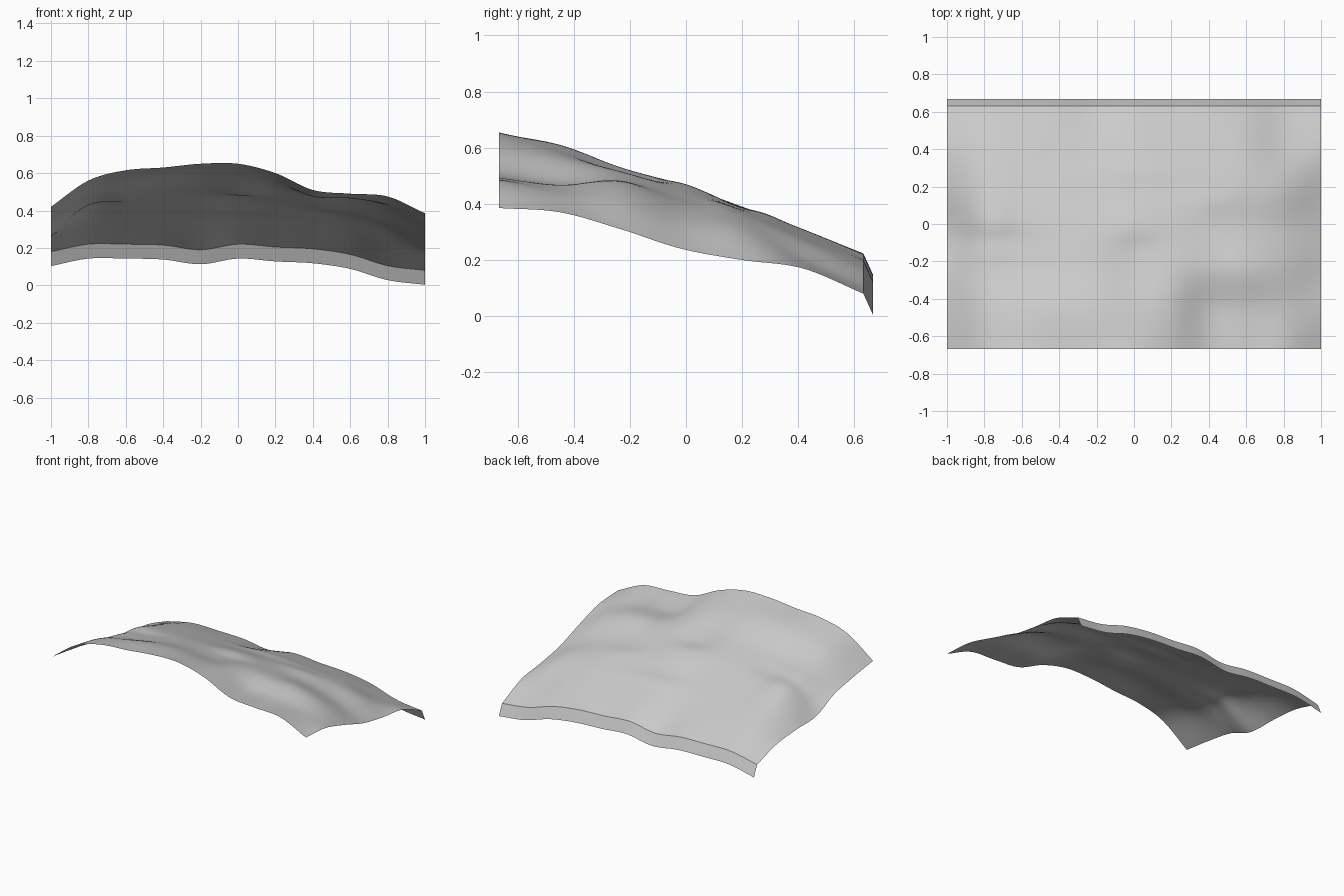
import bpy
import bmesh
import math

cube = bpy.data.objects.get("Cube")
if cube:
    bpy.data.objects.remove(cube, do_unlink=True)

# Main dimensions
HALF_WIDTH = 1.0
FRONT, CREASE, BACK = -0.667, 0.632, 0.667
LIP_DROP = 0.077
COLUMNS, ROWS = 100, 66

# Control heights in hundredths, one row per station from front to back
heights = [
    [42, 56, 61.5, 63, 65, 65, 60, 51, 49, 47.5, 38.5],
    [39, 52, 57, 60, 61, 59, 56, 47.5, 46.5, 43.5, 37],
    [35, 46, 49, 52, 53, 51, 51.5, 48.5, 47.5, 41.5, 31],
    [27, 43.5, 45, 46.5, 47, 47.5, 45.5, 42.5, 39.5, 33.5, 24],
    [26, 37, 38.5, 39, 38.5, 38.5, 38, 37, 35, 30, 20],
    [24, 30, 31, 30.5, 29.5, 31, 30, 28.5, 26.5, 20, 17],
    [18, 22, 22, 21.5, 19, 22, 20.5, 19.5, 16.5, 10.5, 8],
]

# Small rumples: centre x, centre y, reach x, reach y, height
rumples = [
    (-0.75, -0.08, 0.22, 0.07, -0.015),
    (0.03, -0.12, 0.15, 0.07, -0.01),
    (0.05, 0.28, 0.3, 0.07, 0.01),
    (0.42, 0.12, 0.15, 0.07, 0.01),
]


def smooth_sample(values, fraction):
    """Smooth curve through evenly spaced values."""
    last = len(values) - 1
    place = fraction * last
    i = min(int(place), last - 1)
    t = place - i
    start, end = values[i], values[i + 1]
    before = values[i - 1] if i > 0 else 2 * start - end
    after = values[i + 2] if i + 2 <= last else 2 * end - start
    slope_in = (end - before) / 2
    slope_out = (after - start) / 2
    rise = end - start
    return (start + slope_in * t
            + (3 * rise - 2 * slope_in - slope_out) * t ** 2
            + (slope_in + slope_out - 2 * rise) * t ** 3)


def surface_height(across, along, x, y):
    profile = [smooth_sample(row, across) for row in heights]
    z = smooth_sample(profile, along) / 100
    for cx, cy, rx, ry, height in rumples:
        z += height * math.exp(-((x - cx) / rx) ** 2 - ((y - cy) / ry) ** 2)
    return z


def make_material(name, colour):
    material = bpy.data.materials.new(name)
    material.use_nodes = True
    material.diffuse_color = colour
    shader = next(n for n in material.node_tree.nodes
                  if n.type == 'BSDF_PRINCIPLED')
    shader.inputs["Base Color"].default_value = colour
    return material


# Draped sheet: a thin, gently rumpled surface falling towards the back
bm = bmesh.new()
grid = []
for r in range(ROWS + 1):
    along = r / ROWS
    y = FRONT + (CREASE - FRONT) * along
    line = []
    for c in range(COLUMNS + 1):
        across = c / COLUMNS
        x = HALF_WIDTH * (2 * across - 1)
        line.append(bm.verts.new((x, y, surface_height(across, along, x, y))))
    grid.append(line)

# Folded lip along the back edge
grid.append([bm.verts.new((v.co.x, BACK, v.co.z - LIP_DROP))
             for v in grid[-1]])

for near, far in zip(grid, grid[1:]):
    for c in range(COLUMNS):
        bm.faces.new((near[c], near[c + 1], far[c + 1], far[c]))

mesh = bpy.data.meshes.new("draped_sheet")
bm.to_mesh(mesh)
bm.free()
sheet = bpy.data.objects.new("draped_sheet", mesh)
bpy.context.collection.objects.link(sheet)
mesh.materials.append(make_material("light grey", (0.6, 0.6, 0.6, 1)))

# Smooth shading with a crisp crease at the lip
bpy.ops.object.select_all(action='DESELECT')
sheet.select_set(True)
bpy.context.view_layer.objects.active = sheet
bpy.ops.object.shade_smooth_by_angle(angle=math.radians(30))
